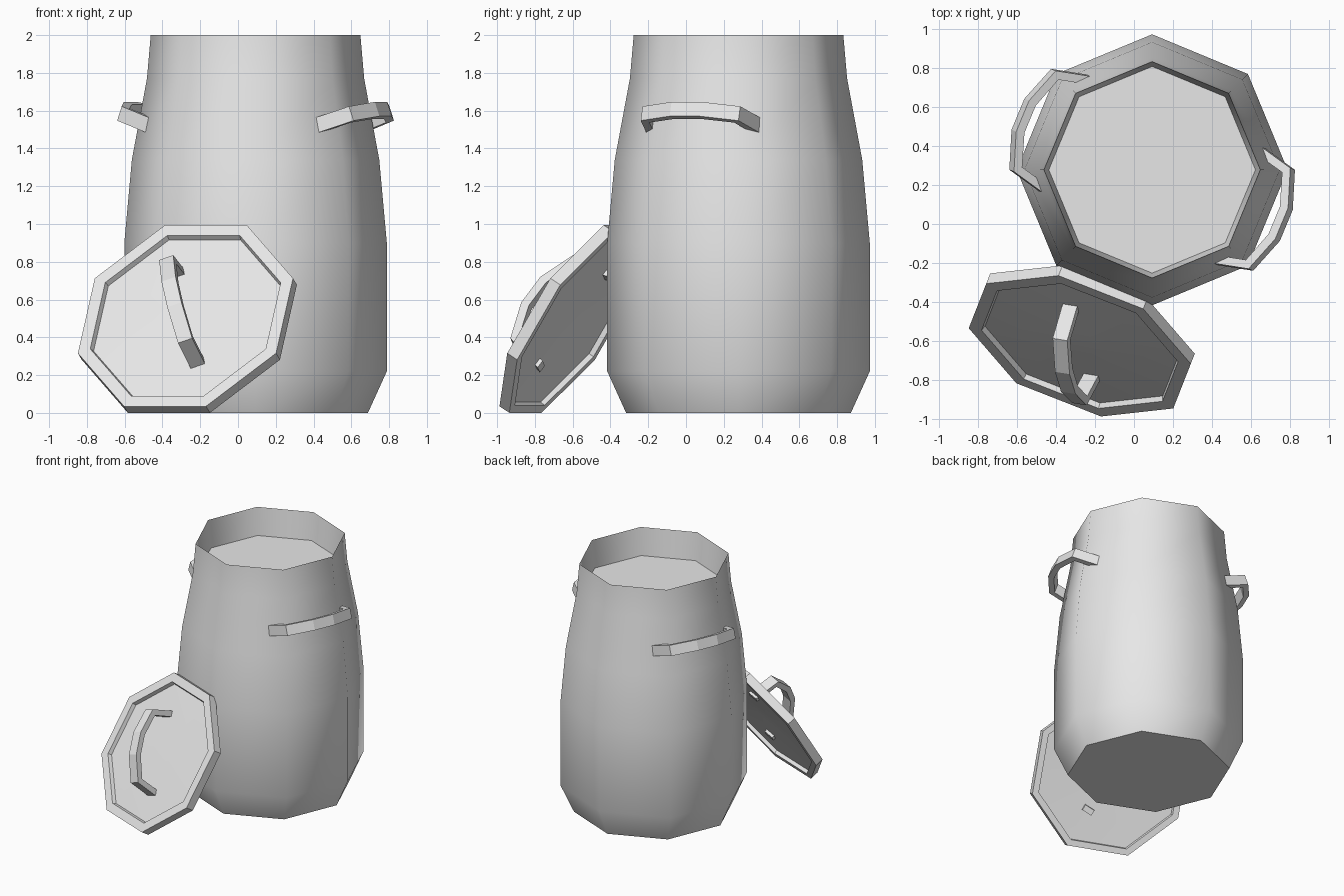
import bpy, bmesh
from math import sin, cos, pi, radians
from mathutils import Matrix, Vector

if "Cube" in bpy.data.objects:
    bpy.data.objects.remove(bpy.data.objects["Cube"])

metal = bpy.data.materials.new("plain grey")
metal.use_nodes = True
GREY = (0.8, 0.8, 0.8, 1)
metal.diffuse_color = GREY
metal.node_tree.nodes["Principled BSDF"].inputs["Base Color"].default_value = GREY


def finish(name, bm, matrix, angle):
    bmesh.ops.recalc_face_normals(bm, faces=bm.faces)
    mesh = bpy.data.meshes.new(name)
    bm.to_mesh(mesh)
    bm.free()
    mesh.transform(matrix)
    mesh.materials.append(metal)
    ob = bpy.data.objects.new(name, mesh)
    bpy.context.collection.objects.link(ob)
    bpy.ops.object.select_all(action="DESELECT")
    ob.select_set(True)
    bpy.context.view_layer.objects.active = ob
    bpy.ops.object.shade_smooth_by_angle(angle=radians(angle))
    return ob


def lathe(name, profile, matrix, phase, angle, sides=8):
    """Turn (radius, height) points; both ends are closed by a flat cap."""
    bm = bmesh.new()
    rings = []
    for r, z in profile:
        turns = [phase + 2 * pi * i / sides for i in range(sides)]
        rings.append([bm.verts.new((r * cos(a), r * sin(a), z)) for a in turns])
    for a, b in zip(rings, rings[1:]):
        for i in range(sides):
            j = (i + 1) % sides
            bm.faces.new((a[i], a[j], b[j], b[i]))
    bm.faces.new(rings[0])
    bm.faces.new(rings[-1])
    return finish(name, bm, matrix, angle)


def handle(name, matrix, width=0.08):
    """Bent band: span along x, width along y, rising along z."""
    half_out = [(0.33, -0.02), (0.28, 0.2), (0.086, 0.272)]
    half_in = [(0.285, -0.02), (0.243, 0.168), (0.076, 0.228)]
    outer = half_out + [(-x, z) for x, z in reversed(half_out)]
    inner = half_in + [(-x, z) for x, z in reversed(half_in)]
    bm = bmesh.new()
    loops = []
    for (ox, oz), (ix, iz) in zip(outer, inner):
        corners = [(ox, -1, oz), (ox, 1, oz), (ix, 1, iz), (ix, -1, iz)]
        loops.append([bm.verts.new((x, y * width / 2, z)) for x, y, z in corners])
    for a, b in zip(loops, loops[1:]):
        for i in range(4):
            j = (i + 1) % 4
            bm.faces.new((a[i], a[j], b[j], b[i]))
    bm.faces.new(loops[0])
    bm.faces.new(loops[-1])
    return finish(name, bm, matrix, 15)


def frame(origin, x, y, z):
    m = Matrix((x, y, z)).transposed().to_4x4()
    m.translation = origin
    return m


# Pot body with open rim and sunken filling
centre = Vector((0.093, 0.278, 0))
pot_profile = [(0.595, 0), (0.695, 0.22), (0.695, 0.9), (0.655, 1.34),
               (0.575, 1.77), (0.555, 2), (0.53, 1.78)]
lathe("pot_body", pot_profile, Matrix.Translation(centre), 0, 50)

# Pair of side handles, tilted upward
tilt = radians(19)
up = Vector((0, 0, 1))
for name, turn in (("left_handle", -22.5), ("right_handle", 157.5)):
    a = radians(turn)
    out = Vector((cos(a), sin(a), 0))
    rise = out * cos(tilt) + up * sin(tilt)
    wide = up * cos(tilt) - out * sin(tilt)
    handle(name, frame(centre + out * 0.475 + up * 1.52, wide.cross(rise), wide, rise))

# Lid leaning against the pot
normal = Vector((-0.31, -0.79, 0.525)).normalized()
slope = (up - normal * normal.z).normalized()
lid_matrix = frame(Vector((-0.268, -0.6, 0.497)), slope.cross(normal), slope, normal)
lid_profile = [(0.1, 0.014), (0.53, 0.005), (0.54, 0.033), (0.61, 0.033),
               (0.61, -0.033), (0.56, -0.033), (0.555, -0.005), (0.1, 0.006)]
lathe("lid", lid_profile, lid_matrix, pi / 8, 30)

# Lid handle, pointing at a corner of the lid
handle("lid_handle", lid_matrix @ Matrix.Rotation(radians(112.5), 4, "Z"))
